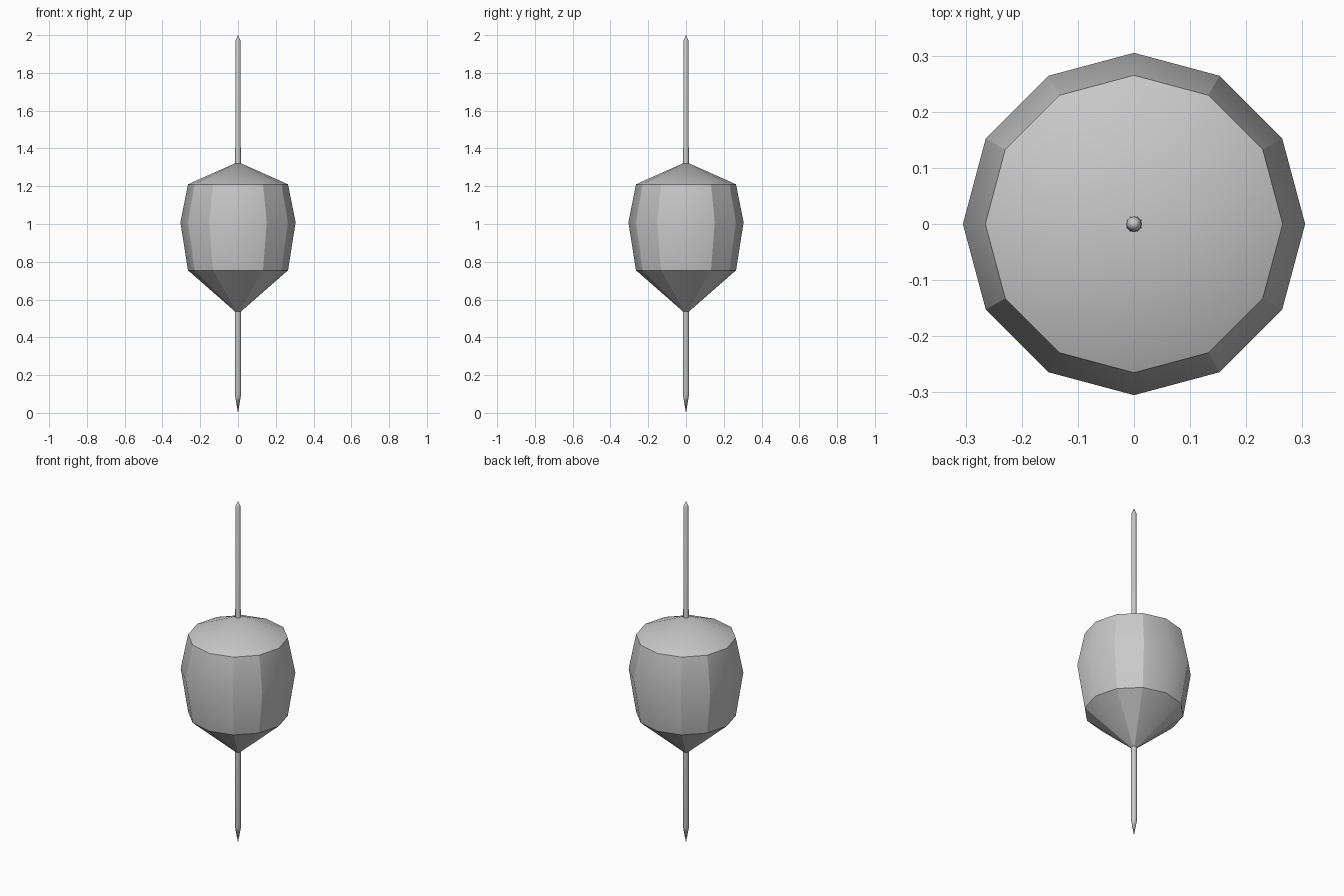
import bpy
import bmesh
import math

cube = bpy.data.objects.get("Cube")
if cube:
    bpy.data.objects.remove(cube, do_unlink=True)

SIDES = 12

grey = bpy.data.materials.new("plain grey")
grey.use_nodes = True
grey.diffuse_color = (0.58, 0.58, 0.58, 1)
grey.node_tree.nodes["Principled BSDF"].inputs["Base Color"].default_value = grey.diffuse_color


def lathe(name, profile, is_sharp):
    """Turn (radius, height) points around z; radius 0 makes a point."""
    bm = bmesh.new()
    rings = []
    for radius, z in profile:
        count = SIDES if radius else 1
        rings.append([bm.verts.new((radius * math.cos(math.tau * i / SIDES),
                                    radius * math.sin(math.tau * i / SIDES), z))
                      for i in range(count)])
    for low, high in zip(rings, rings[1:]):
        for i in range(SIDES):
            j = (i + 1) % SIDES
            corners = [low[i % len(low)], low[j % len(low)],
                       high[j % len(high)], high[i % len(high)]]
            bm.faces.new(list(dict.fromkeys(corners))).smooth = True
    for edge in bm.edges:
        edge.smooth = not is_sharp(edge)
    bm.normal_update()
    mesh = bpy.data.meshes.new(name)
    bm.to_mesh(mesh)
    bm.free()
    mesh.materials.append(grey)
    obj = bpy.data.objects.new(name, mesh)
    bpy.context.collection.objects.link(obj)
    return obj


def body_sharp(edge):
    a, b = (v.co for v in edge.verts)
    mid = (a + b) / 2
    if abs(a.z - b.z) < 0.001:
        # Rims are creased, the waist is soft
        return abs(mid.z - WAIST) > 0.05
    # Upright creases, soft on the four main axes and on the top cone
    return mid.z < TOP_RIM and min(abs(mid.x), abs(mid.y)) > 0.01


def rod_sharp(edge):
    return edge.calc_face_angle(0) > math.radians(31)


# Faceted barrel body with a shallow cone above and a steep cone below
WAIST, TOP_RIM = 1.01, 1.21
lathe("bobbin_body",
      [(0, 0.523), (0.265, 0.755), (0.305, WAIST), (0.265, TOP_RIM), (0, 1.328)],
      body_sharp)

# Thin tapered rod through the body, pointed at both ends
lathe("spindle_rod",
      [(0, 0), (0.017, 0.1), (0.0135, 1.97), (0, 2)],
      rod_sharp)
